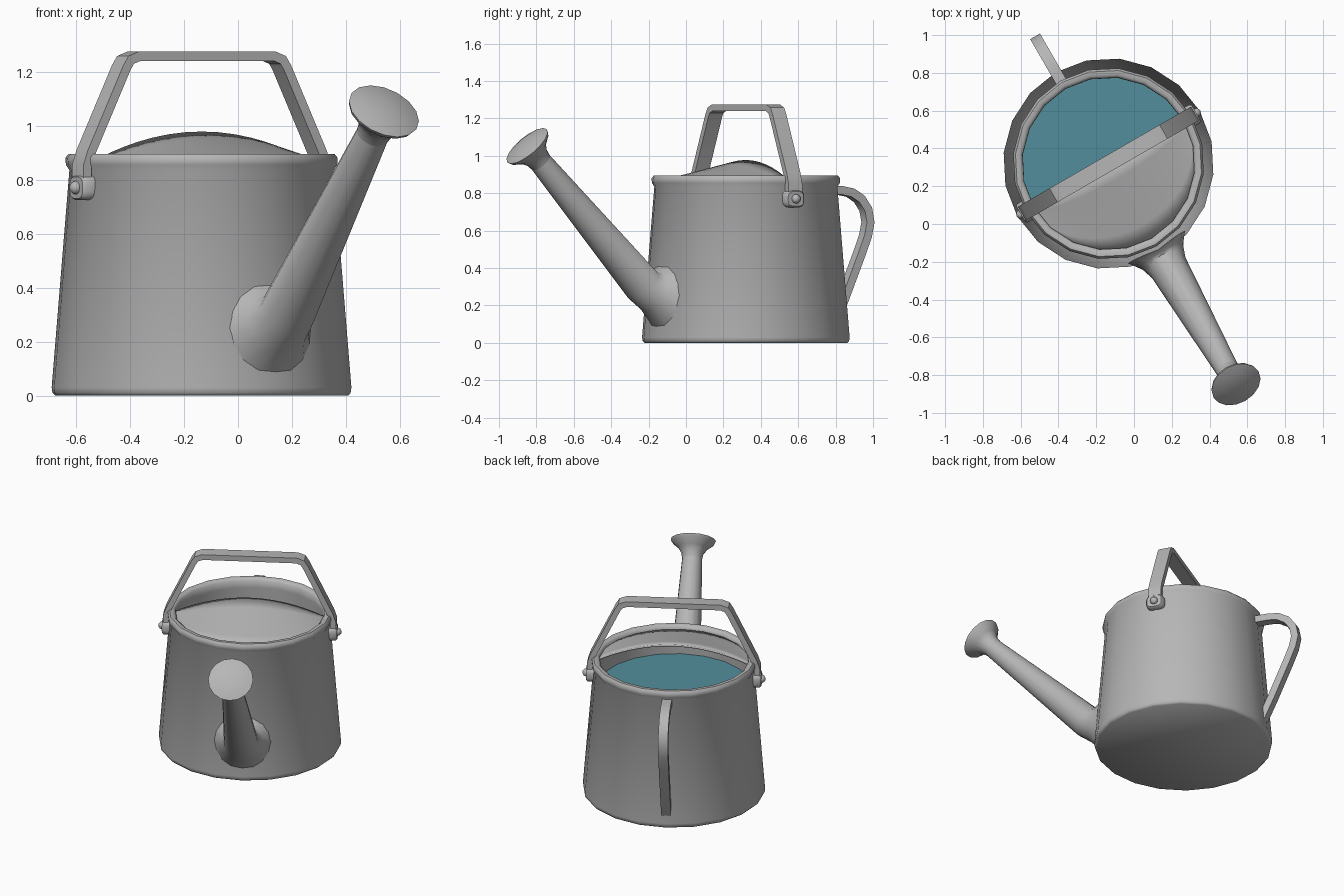
import bpy, bmesh, math
from mathutils import Vector, Matrix

if "Cube" in bpy.data.objects:
    bpy.data.objects.remove(bpy.data.objects["Cube"])

CENTRE = Vector((-0.135, 0.32, 0))
TURN = math.radians(-60)      # local +x is the spout side, local y runs along the top handle
SIDES = 20


def material(name, rgb):
    m = bpy.data.materials.new(name)
    m.diffuse_color = (*rgb, 1)
    m.use_nodes = True
    m.node_tree.nodes["Principled BSDF"].inputs["Base Color"].default_value = m.diffuse_color
    return m


METAL = material("grey_metal", (0.47, 0.47, 0.47))
WATER = material("teal_water", (0.085, 0.27, 0.33))


def finish(name, bm, mat=METAL, angle=40):
    bmesh.ops.remove_doubles(bm, verts=bm.verts, dist=1e-4)
    bmesh.ops.recalc_face_normals(bm, faces=bm.faces)
    mesh = bpy.data.meshes.new(name)
    bm.to_mesh(mesh)
    bm.free()
    mesh.materials.append(mat)
    ob = bpy.data.objects.new(name, mesh)
    bpy.context.collection.objects.link(ob)
    ob.location = CENTRE
    ob.rotation_euler.z = TURN
    bpy.ops.object.select_all(action='DESELECT')
    ob.select_set(True)
    bpy.context.view_layer.objects.active = ob
    bpy.ops.object.shade_smooth_by_angle(angle=math.radians(angle))
    return ob


def loft(bm, rings, cap_start=False, cap_end=False):
    vs = [[bm.verts.new(p) for p in r] for r in rings]
    n = len(vs[0])
    for a, b in zip(vs, vs[1:]):
        for i in range(n):
            j = (i + 1) % n
            bm.faces.new((a[i], a[j], b[j], b[i]))
    if cap_start:
        bm.faces.new(vs[0])
    if cap_end:
        bm.faces.new(vs[-1])


def circle(r, z, n=SIDES):
    return [(r * math.cos(2 * math.pi * i / n), r * math.sin(2 * math.pi * i / n), z) for i in range(n)]


def strap(name, path, width, thick, across):
    """Flat bar swept along a path of (distance, z) points."""
    pts = [Vector(p) for p in path]
    rings = []
    for i, p in enumerate(pts):
        d0 = (p - pts[max(i - 1, 0)]).normalized()
        d1 = (pts[min(i + 1, len(pts) - 1)] - p).normalized()
        t = (d0 + d1).normalized()
        nrm = Vector((-t.y, t.x))
        k = thick / 2 / max(0.5, nrm.dot(Vector((-d1.y, d1.x))) if d1.length else 1)
        ring = []
        for s, w in ((1, 1), (1, -1), (-1, -1), (-1, 1)):
            q = p + nrm * k * s
            ring.append((w * width / 2, q.x, q.y) if across else (q.x, w * width / 2, q.y))
        rings.append(ring)
    bm = bmesh.new()
    loft(bm, rings, True, True)
    return finish(name, bm, angle=32)


# Tapered can with rolled rim and hollow inside
profile = [(0.545, 0), (0.555, 0.01), (0.558, 0.03), (0.492, 0.835), (0.505, 0.855),
           (0.507, 0.88), (0.495, 0.895), (0.472, 0.895), (0.457, 0.882), (0.456, 0.835), (0.53, 0.02)]
bm = bmesh.new()
loft(bm, [circle(r, z) for r, z in profile], True, True)
finish("can_body", bm, angle=50)

# Water surface
bm = bmesh.new()
bm.faces.new([bm.verts.new(p) for p in circle(0.468, 0.70)])
finish("water", bm, WATER)

# Arched splash guard over the spout half of the opening
bm = bmesh.new()
R, NV, NS = 0.462, 20, 5
grid = []
for i in range(NV + 1):
    v = -R * math.cos(math.pi * i / NV)
    reach = math.sqrt(max(0, R * R - v * v))
    rise = 0.11 * (1 - (v / R) ** 2)
    grid.append([bm.verts.new((reach * s / NS, v, 0.862 + rise * (1 - s / NS))) for s in range(NS + 1)])
bmesh.ops.remove_doubles
for a, b in zip(grid, grid[1:]):
    for s in range(NS):
        bm.faces.new((a[s], a[s + 1], b[s + 1], b[s]))
bmesh.ops.dissolve_degenerate(bm, edges=bm.edges, dist=1e-4)
guard = finish("splash_guard", bm)
mod = guard.modifiers.new("thickness", 'SOLIDIFY')
mod.thickness = 0.012
mod.offset = 0

# Top carrying handle, mirrored path
half = [(0.512, 0.75), (0.512, 0.85), (0.495, 0.90), (0.343, 1.215), (0.325, 1.243), (0.288, 1.257)]
strap("top_handle", half + [(-v, z) for v, z in reversed(half)], 0.085, 0.035, True)

# Rounded handle tabs and rivets
for side, label in ((1, "right"), (-1, "left")):
    bm = bmesh.new()
    outline = []
    for i in range(16):
        a = 2 * math.pi * (i + 0.5) / 16
        c, s = math.cos(a), math.sin(a)
        outline.append((0.057 * math.copysign(abs(c) ** 0.6, c), 0.047 * math.copysign(abs(s) ** 0.6, s)))
    loft(bm, [[(x * k, side * y, 0.77 + z * k) for x, z in outline]
              for y, k in ((0.48, 1), (0.525, 1), (0.536, 0.85))], True, True)
    finish("handle_tab_" + label, bm)
    bm = bmesh.new()
    bmesh.ops.create_uvsphere(bm, u_segments=12, v_segments=8, radius=0.025,
                              matrix=Matrix.Translation((0, side * 0.536, 0.77)))
    finish("rivet_" + label, bm)

# Back handle
strap("back_handle", [(-0.47, 0.815), (-0.58, 0.815), (-0.645, 0.803), (-0.70, 0.77), (-0.74, 0.715),
                      (-0.754, 0.645), (-0.738, 0.57), (-0.70, 0.475), (-0.595, 0.23), (-0.53, 0.09)],
      0.06, 0.046, False)

# Spout: flared root on the can wall, tapered tube, then the rose
N = 16
axis = Vector((0.692, 0, 0.722)).normalized()
up = Vector((-axis.z, 0, axis.x))
start = Vector((0.60, 0, 0.27))


def tube_ring(t, r):
    c = start + axis * t
    return [c + Vector((0, 1, 0)) * r * math.cos(2 * math.pi * i / N) + up * r * math.sin(2 * math.pi * i / N)
            for i in range(N)]


def root_ring(v_half, z_half, lift):
    ring = []
    for i in range(N):
        a = 2 * math.pi * i / N
        v, z = v_half * math.cos(a), 0.25 + z_half * math.sin(a)
        wall = 0.56 - 0.082 * z
        ring.append(Vector((math.sqrt(wall * wall - v * v) + lift, v, z)))
    return ring


root, tube = root_ring(0.185, 0.175, -0.012), tube_ring(0.05, 0.104)
mid = [r.lerp(t, 0.5) + (r.lerp(t, 0.5) - (start + axis * 0.0)) * -0.12 for r, t in zip(root, tube)]
bm = bmesh.new()
loft(bm, [root, mid, tube, tube_ring(0.97, 0.061)], False, True)
finish("spout", bm, angle=60)

bm = bmesh.new()
loft(bm, [tube_ring(t, r) for t, r in ((0.96, 0.061), (1.0, 0.068), (1.035, 0.09), (1.07, 0.132),
                                       (1.085, 0.138), (1.10, 0.09), (1.107, 0.03))], True, True)
finish("spout_rose", bm, angle=45)
